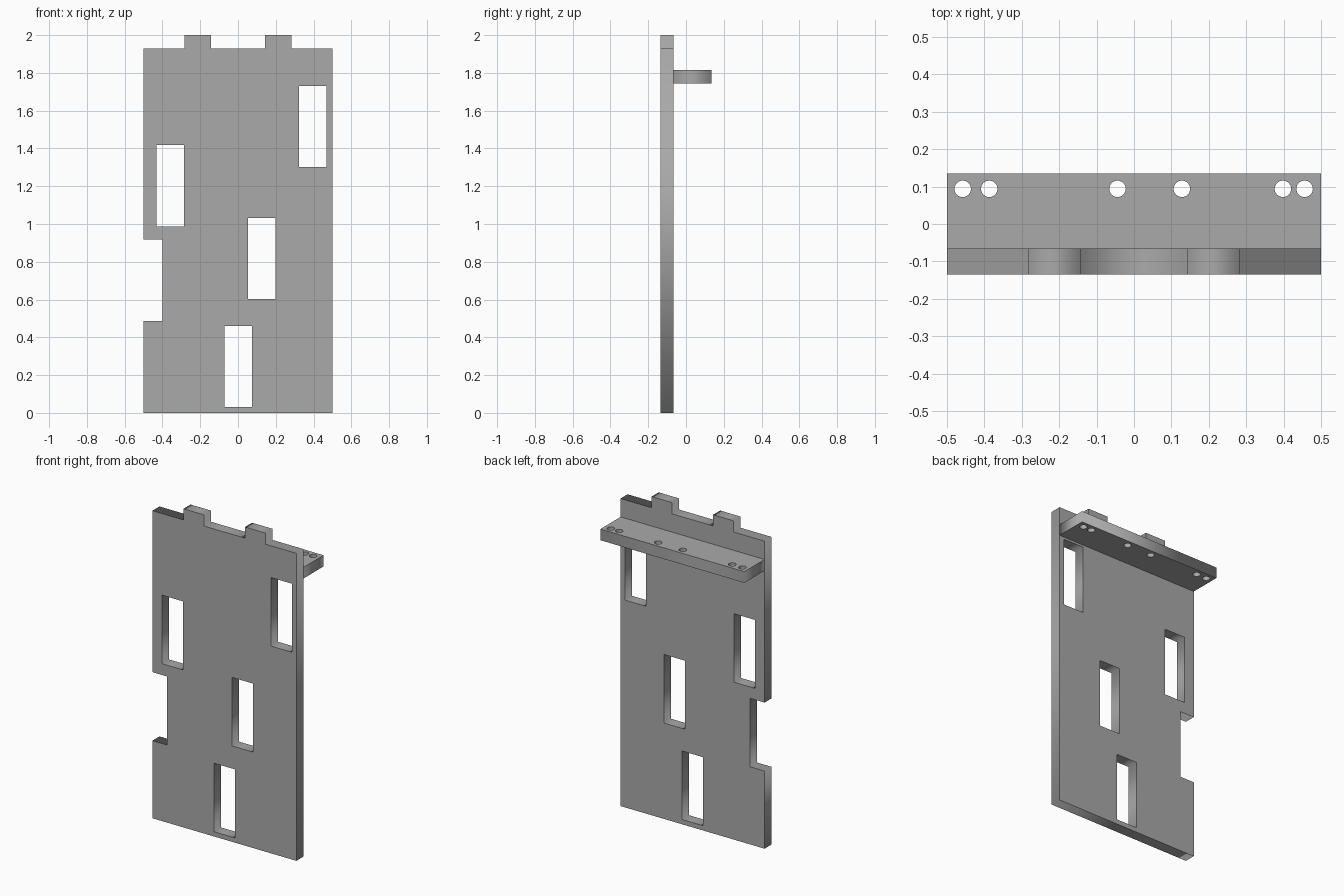
import bpy
import math

cube = bpy.data.objects.get("Cube")
if cube:
    bpy.data.objects.remove(cube, do_unlink=True)

# Single plain grey
grey = bpy.data.materials.new("plain_grey")
grey.use_nodes = True
colour = (0.4, 0.4, 0.4, 1)
grey.diffuse_color = colour
grey.node_tree.nodes["Principled BSDF"].inputs["Base Color"].default_value = colour


def rectangle(x, y, w, h):
    return [(x, y), (x + w, y), (x + w, y + h), (x, y + h)]


def circle(x, y, r, sides=32):
    turns = [math.tau * i / sides for i in range(sides)]
    return [(x + r * math.cos(a), y + r * math.sin(a)) for a in turns]


def cut_plate(name, outlines, thickness, location, rotation=(0, 0, 0)):
    """Flat plate: first outline is the edge, the others are holes."""
    curve = bpy.data.curves.new(name, "CURVE")
    curve.dimensions = "2D"
    curve.fill_mode = "BOTH"
    curve.extrude = thickness / 2
    for points in outlines:
        spline = curve.splines.new("POLY")
        spline.points.add(len(points) - 1)
        for p, (x, y) in zip(spline.points, points):
            p.co = (x, y, 0, 1)
        spline.use_cyclic_u = True
    curve.materials.append(grey)
    plate = bpy.data.objects.new(name, curve)
    plate.location = location
    plate.rotation_euler = rotation
    bpy.context.collection.objects.link(plate)
    bpy.ops.object.select_all(action="DESELECT")
    plate.select_set(True)
    bpy.context.view_layer.objects.active = plate
    bpy.ops.object.convert(target="MESH")
    return bpy.context.object


THICK = 0.07
FRONT = -0.135
SLOT_W, SLOT_H = 0.145, 0.43
TOP = 1.93

# Wall panel with two top tabs, a side notch and four slots
edge = [(-0.5, 0), (0.5, 0), (0.5, TOP)]
for left, right in ((0.143, 0.284), (-0.284, -0.143)):
    edge += [(right, TOP), (right, 2), (left, 2), (left, TOP)]
edge += [(-0.5, TOP), (-0.5, 0.917), (-0.4, 0.917), (-0.4, 0.487), (-0.5, 0.487)]
slots = [(-0.072, 0.03), (0.054, 0.602), (-0.432, 0.988), (0.324, 1.301)]
cut_plate("wall_panel",
          [edge] + [rectangle(x, z, SLOT_W, SLOT_H) for x, z in slots],
          THICK, (0, FRONT + THICK / 2, 0), (math.pi / 2, 0, 0))

# Rear shelf with a row of round holes
shelf_y = FRONT + THICK
hole_x = (-0.458, -0.387, -0.044, 0.128, 0.398, 0.456)
cut_plate("rear_shelf",
          [rectangle(-0.5, shelf_y, 1, 0.2)] + [circle(x, 0.094, 0.022) for x in hole_x],
          THICK, (0, 0, 1.78))
